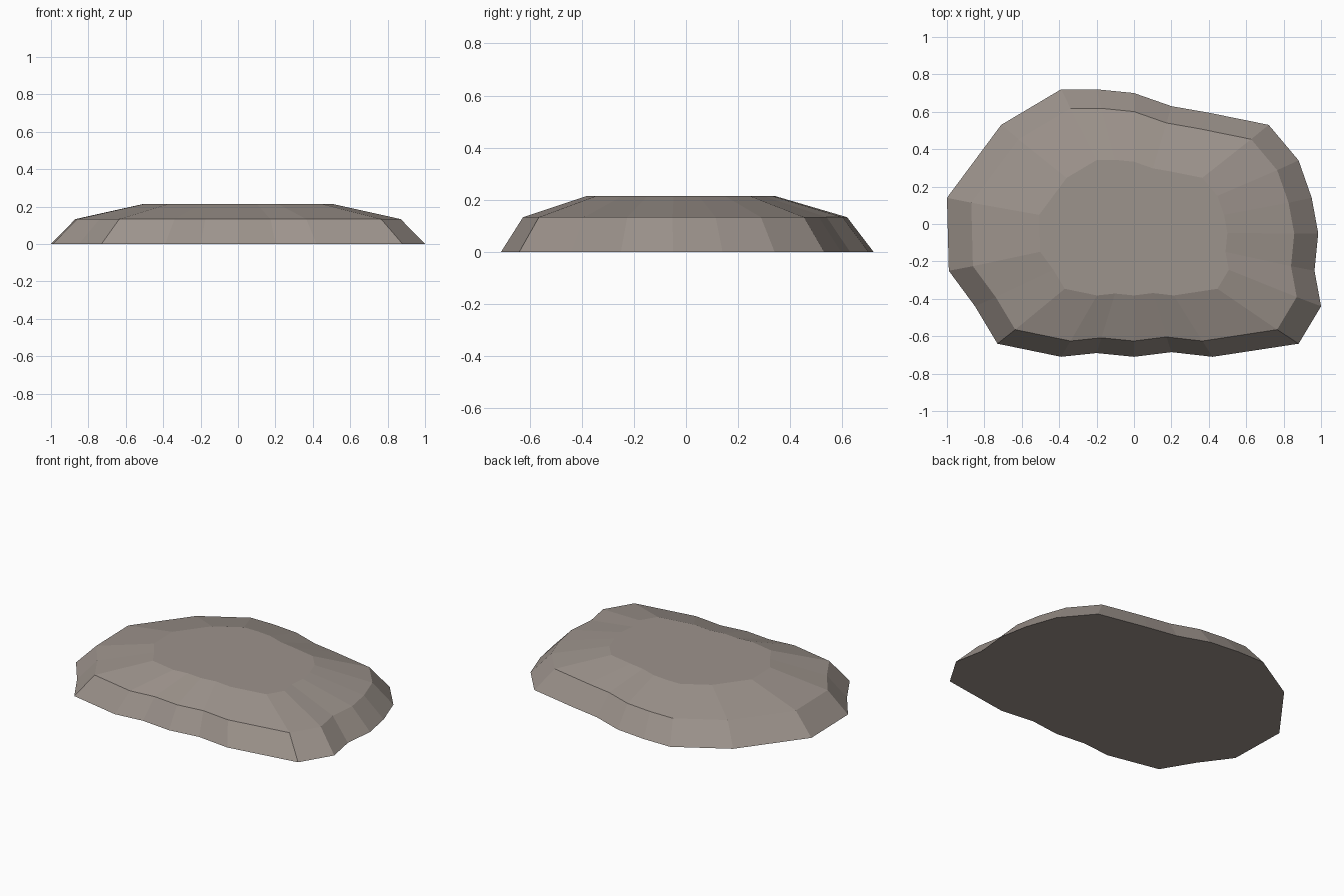
import bpy, bmesh

if "Cube" in bpy.data.objects:
    bpy.data.objects.remove(bpy.data.objects["Cube"])

# Ground outline of the flat rock, clockwise seen from above
OUTLINE = [(-1, .14), (-.71, .53), (-.39, .72), (-.2, .72), (0, .70), (.2, .63),
           (.4, .595), (.72, .53), (.88, .34), (.95, .14), (.985, -.05),
           (.965, -.25), (1, -.44), (.88, -.64), (.42, -.71), (.2, -.685),
           (0, -.71), (-.2, -.69), (-.39, -.71), (-.73, -.64), (-.85, -.44),
           (-.99, -.25)]
# Rings: scale, y shift, height
RINGS = [(1, 0, 0), (.87, -.008, .133), (.507, -.022, .214)]

bm = bmesh.new()
rings = [[bm.verts.new((x * s, y * s + dy, z)) for x, y in OUTLINE]
         for s, dy, z in RINGS]

# Steep lower side and sloping shoulder
n = len(OUTLINE)
for low, high in zip(rings, rings[1:]):
    for i in range(n):
        j = (i + 1) % n
        bm.faces.new((low[i], high[i], high[j], low[j]))

# Flat underside and flat top
bm.faces.new(rings[0])
bm.faces.new(rings[-1][::-1])
bmesh.ops.recalc_face_normals(bm, faces=bm.faces)

mesh = bpy.data.meshes.new("flat_rock")
bm.to_mesh(mesh)
bm.free()

stone = bpy.data.materials.new("warm grey stone")
stone.diffuse_color = (.335, .292, .262, 1)
stone.use_nodes = True
stone.node_tree.nodes["Principled BSDF"].inputs["Base Color"].default_value = stone.diffuse_color
mesh.materials.append(stone)

rock = bpy.data.objects.new("flat_rock", mesh)
bpy.context.collection.objects.link(rock)
